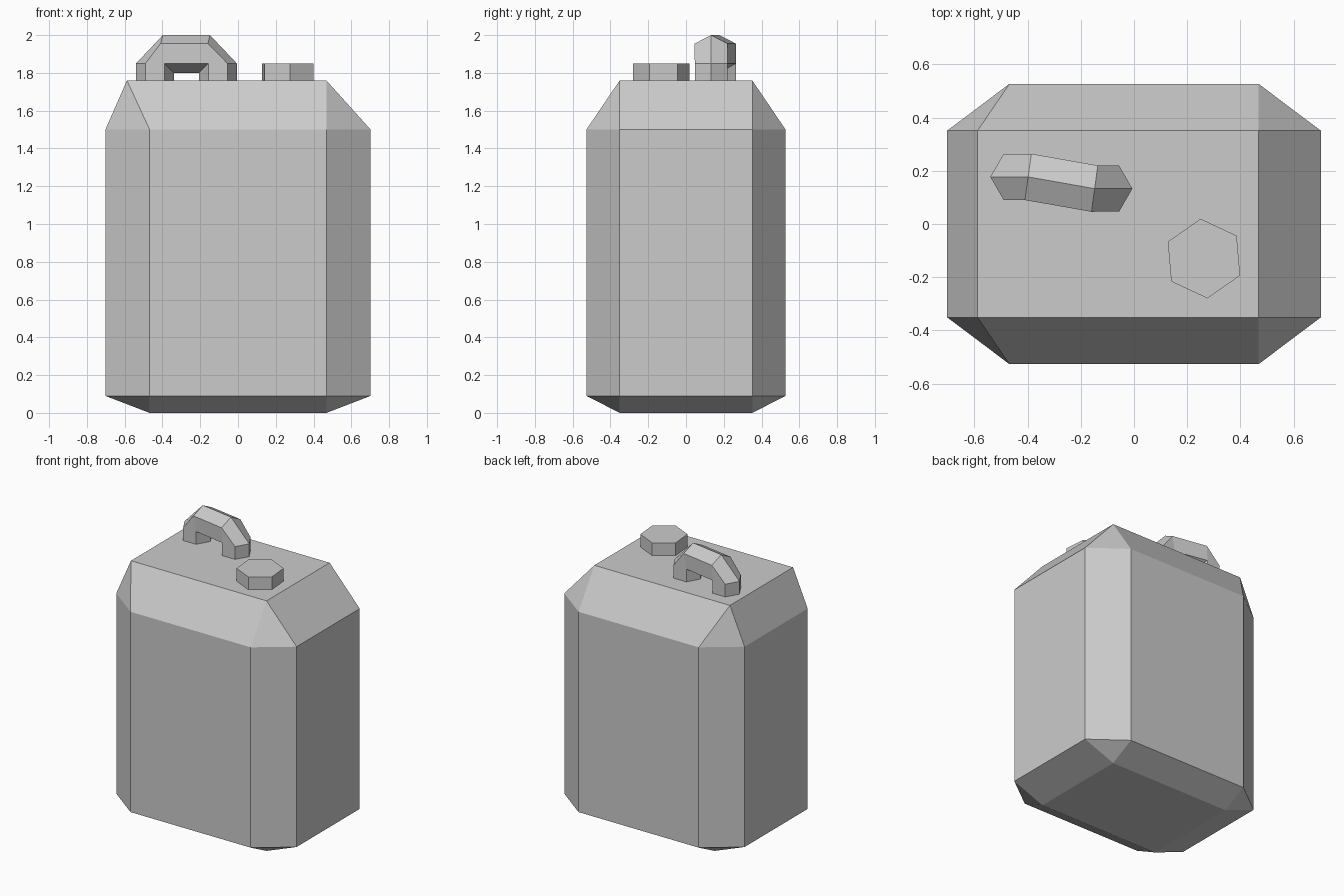
import bpy, bmesh
from math import cos, sin, pi, radians

if "Cube" in bpy.data.objects:
    bpy.data.objects.remove(bpy.data.objects["Cube"])


def finish(bm, name):
    bmesh.ops.recalc_face_normals(bm, faces=bm.faces[:])
    mesh = bpy.data.meshes.new(name)
    bm.to_mesh(mesh)
    bm.free()
    obj = bpy.data.objects.new(name, mesh)
    bpy.context.collection.objects.link(obj)
    return obj


TOP = 1.76

# Canister body: octagonal walls, chamfered to a rectangle at top and bottom
bm = bmesh.new()
for sy in (-1, 1):
    for sx in (-1, 1):
        for z in (0.09, 1.5):
            bm.verts.new((sx * 0.468, sy * 0.527, z))
            bm.verts.new((sx * 0.702, sy * 0.351, z))
        bm.verts.new((sx * 0.468, sy * 0.351, 0))
        bm.verts.new((0.468 if sx > 0 else -0.588, sy * 0.351, TOP))
bmesh.ops.convex_hull(bm, input=bm.verts[:])
bmesh.ops.dissolve_limit(bm, angle_limit=radians(1), verts=bm.verts[:], edges=bm.edges[:])
finish(bm, "canister_body")

# Six-sided screw cap
bpy.ops.mesh.primitive_cylinder_add(vertices=6, radius=0.15, depth=0.09,
                                    location=(0.263, -0.13, TOP + 0.045),
                                    rotation=(0, 0, radians(5)))
bpy.context.object.name = "screw_cap"

# Carrying handle: two hexagonal legs joined by a hexagonal bar
bm = bmesh.new()
sections = []
for cx, cy, s in ((-0.44, 0.177, -1), (-0.106, 0.133, 1)):
    # hexagon points start at the outer corner; point 3 faces the other leg
    pts = [(cx + s * 0.1 * cos(i * pi / 3), cy + 0.1 * sin(i * pi / 3)) for i in range(6)]
    base = [bm.verts.new((x, y, TOP)) for x, y in pts]
    leg = [bm.verts.new((x, y, 1.80 if i == 3 else 1.85)) for i, (x, y) in enumerate(pts)]
    for i in range(6):
        j = (i + 1) % 6
        bm.faces.new((base[i], base[j], leg[j], leg[i]))
    # shoulder sloping up to the bar
    mx = cx - s * 0.042
    ridge = bm.verts.new((mx, cy, 2.0))
    back = bm.verts.new((mx + 0.012, cy + 0.087, 1.955))
    front = bm.verts.new((mx - 0.012, cy - 0.087, 1.955))
    bm.faces.new((leg[0], leg[1], back, ridge))
    bm.faces.new((leg[0], ridge, front, leg[5]))
    bm.faces.new((leg[1], leg[2], back))
    bm.faces.new((leg[5], front, leg[4]))
    sections.append([ridge, back, leg[2], leg[3], leg[4], front])
left, right = sections
for i in range(6):
    j = (i + 1) % 6
    bm.faces.new((left[i], left[j], right[j], right[i]))
finish(bm, "carry_handle")
